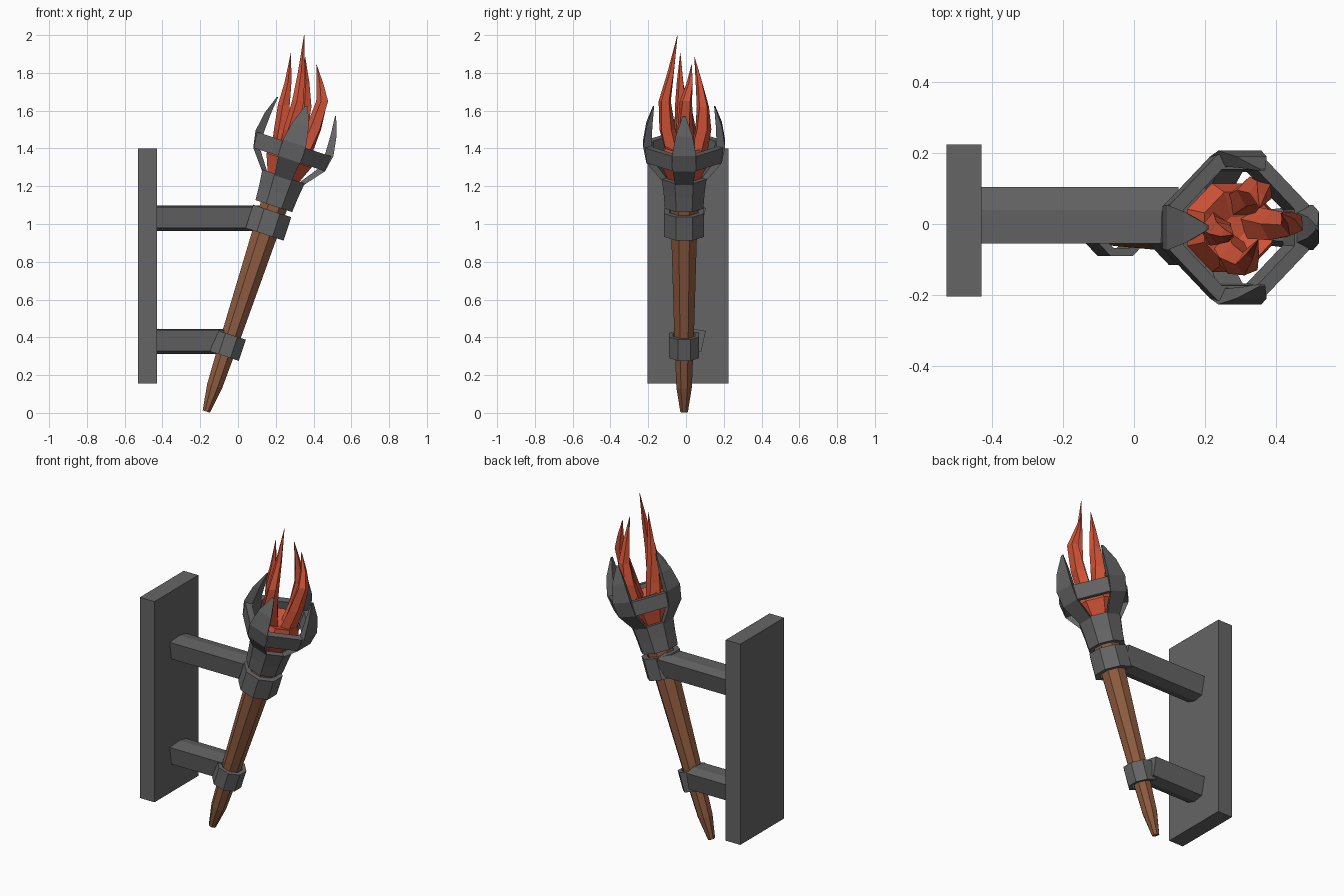
import bpy, bmesh, math
from mathutils import Matrix, Vector

cube = bpy.data.objects.get("Cube")
if cube:
    bpy.data.objects.remove(cube)


def material(name, rgb):
    m = bpy.data.materials.new(name)
    m.use_nodes = True
    m.diffuse_color = (*rgb, 1)
    bsdf = next(n for n in m.node_tree.nodes if n.type == 'BSDF_PRINCIPLED')
    bsdf.inputs["Base Color"].default_value = (*rgb, 1)
    return m


iron = material("dark iron", (0.13, 0.13, 0.13))
wood = material("brown wood", (0.27, 0.105, 0.05))
fire = material("orange red flame", (0.66, 0.09, 0.04))

# Frame of the leaning torch: local z runs up the handle
torch = Matrix.Translation((-0.168, -0.01, 0.007)) @ Matrix.Rotation(math.radians(18.2), 4, 'Y')
EIGHT = [math.radians(22.5 + 45 * k) for k in range(8)]


def loft(name, rings, mat, frame=Matrix(), closed=False):
    """Skin a row of equal point rings; cap the ends or join last to first."""
    bm = bmesh.new()
    loops = [[bm.verts.new(frame @ Vector(p)) for p in ring] for ring in rings]
    n = len(loops[0])
    pairs = list(zip(loops, loops[1:]))
    if closed:
        pairs.append((loops[-1], loops[0]))
    else:
        bm.faces.new(loops[0])
        bm.faces.new(loops[-1])
    for a, b in pairs:
        for i in range(n):
            j = (i + 1) % n
            bm.faces.new((a[i], a[j], b[j], b[i]))
    bmesh.ops.remove_doubles(bm, verts=bm.verts[:], dist=0.0005)
    bmesh.ops.recalc_face_normals(bm, faces=bm.faces[:])
    mesh = bpy.data.meshes.new(name)
    bm.to_mesh(mesh)
    bm.free()
    mesh.materials.append(mat)
    obj = bpy.data.objects.new(name, mesh)
    bpy.context.collection.objects.link(obj)
    return obj


def lathe(name, profile, mat, closed=False, angles=EIGHT, flat=True):
    """Faceted turning around the torch axis; radii measured to the flats."""
    k = 1 / math.cos(math.pi / 8) if flat else 1
    rings = [[(r * k * math.cos(a), r * k * math.sin(a), s) for a in angles] for r, s in profile]
    return loft(name, rings, mat, torch, closed)


# Wall plate
loft("wall_plate", [[(x, -0.205, 0.155), (x, 0.225, 0.155), (x, 0.225, 1.4), (x, -0.205, 1.4)]
                    for x in (-0.53, -0.43)], iron)

# Wall arms: slightly uneven hammered bars
SECTION = [(-0.055, 0.06), (0.04, 0.067), (0.105, 0.055), (0.08, -0.055), (0.02, -0.067), (-0.038, -0.05)]
for name, end, z in (("upper_arm", 0.125, 1.03), ("lower_arm", -0.075, 0.378)):
    loft(name, [[(x, y, z + dz) for y, dz in SECTION] for x in (-0.435, end)], iron)

# Handle, collars and cup
lathe("handle", [(0.02, 0), (0.041, 0.14), (0.052, 0.43), (0.068, 1.0), (0.074, 1.2)], wood)
for name, r, s, h in (("upper_collar", 0.106, 1.053, 0.065), ("lower_collar", 0.08, 0.368, 0.059)):
    lathe(name, [(r, s - h), (r, s + h), (r * 0.72, s + h), (r * 0.72, s - h)], iron, True)
lathe("cup", [(0.07, 1.145), (0.102, 1.145), (0.108, 1.225), (0.118, 1.31), (0.085, 1.31), (0.07, 1.2)],
      iron, True)

# Basket band: square with cut corners
corner = math.radians(17.5)
band = [q * math.pi / 2 + d for q in range(4) for d in (-corner, corner)]
lathe("basket_band", [(0.207, 1.405), (0.216, 1.49), (0.172, 1.49), (0.165, 1.405)],
      iron, True, band, False)

# Prongs: (radius, height, outer half width, thickness)
PRONG = [(0.108, 1.29, 0.046, 0.03), (0.2, 1.405, 0.06, 0.04), (0.217, 1.495, 0.064, 0.045),
         (0.2, 1.6, 0.045, 0.032), (0.165, 1.7, 0.008, 0.006)]
for q, side in enumerate(("left", "back", "right", "front")):
    rings = [[(r, -w, s), (r, w, s), (r - t, w * 0.65, s), (r - t, -w * 0.65, s)]
             for r, s, w, t in PRONG]
    loft(side + "_prong", rings, iron, torch @ Matrix.Rotation(q * math.pi / 2, 4, 'Z'))

# Flame core in the cup
lathe("flame_core", [(0.06, 1.22), (0.085, 1.3), (0.125, 1.4), (0.1, 1.48), (0.03, 1.45)], fire)

# Flame tongues: bent tapering spikes
TONGUES = {
    "front_flame": [(0.26, -0.06, 1.36), (0.285, -0.1, 1.5), (0.32, -0.112, 1.65),
                    (0.335, -0.08, 1.8), (0.35, -0.045, 2)],
    "right_flame": [(0.22, -0.01, 1.36), (0.235, -0.02, 1.5), (0.245, -0.025, 1.63),
                    (0.265, -0.03, 1.75), (0.28, -0.03, 1.905)],
    "left_flame": [(0.34, 0, 1.36), (0.4, -0.005, 1.5), (0.448, 0, 1.65),
                   (0.435, 0.02, 1.74), (0.415, 0.03, 1.845)],
    "back_flame": [(0.3, 0.06, 1.36), (0.335, 0.09, 1.5), (0.36, 0.09, 1.62),
                   (0.36, 0.07, 1.75), (0.355, 0.045, 1.885)],
}
WIDTHS = (0.05, 0.045, 0.034, 0.019, 0.001)
for name, path in TONGUES.items():
    rings = []
    for i, ((x, y, z), w) in enumerate(zip(path, WIDTHS)):
        turn = 0.3 + 0.2 * i
        rings.append([(x + w * math.cos(turn + k * math.tau / 5),
                       y + w * math.sin(turn + k * math.tau / 5), z) for k in range(5)])
    loft(name, rings, fire)
